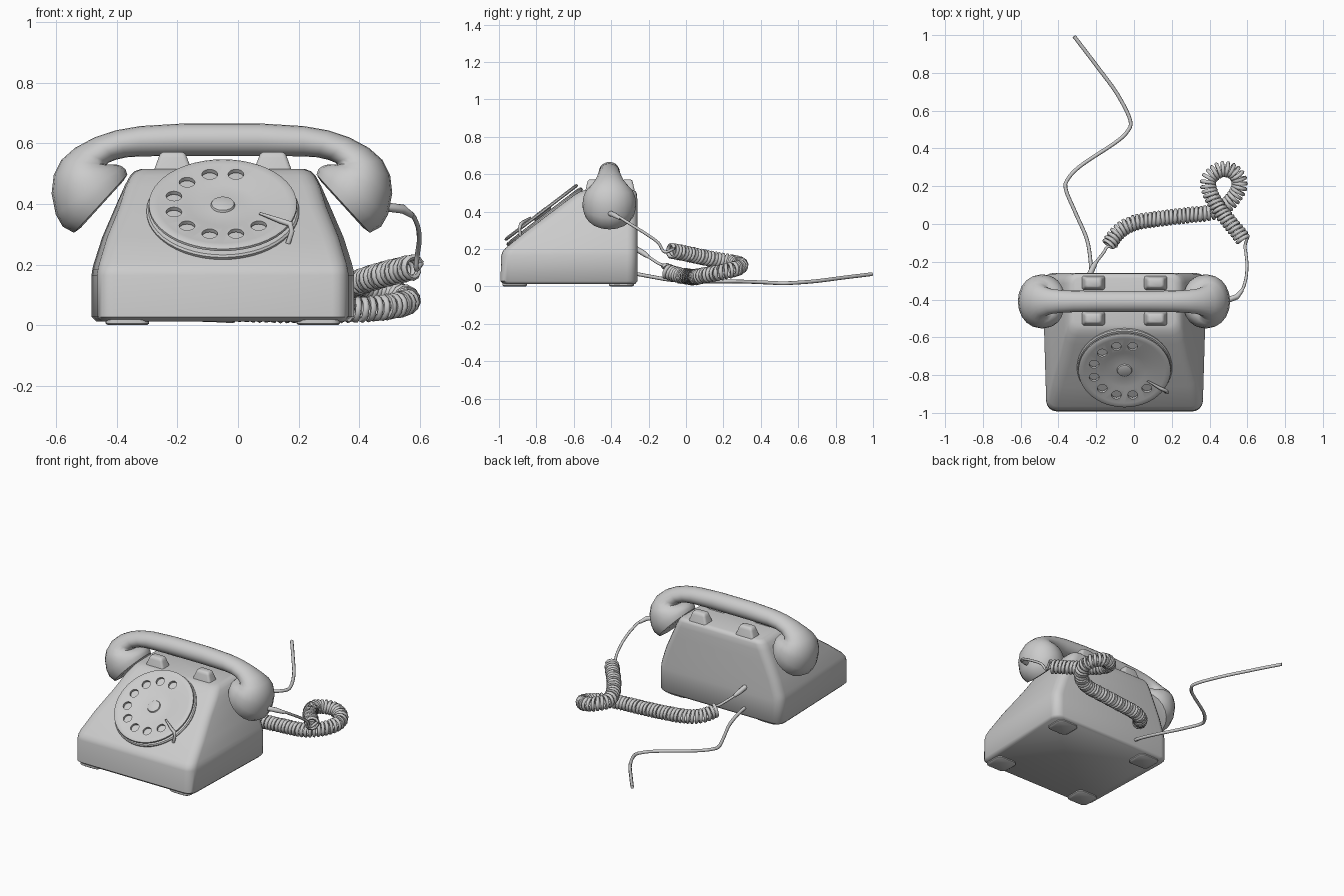
import bpy, bmesh, math
from mathutils import Vector, Matrix

if "Cube" in bpy.data.objects:
    bpy.data.objects.remove(bpy.data.objects["Cube"])

CX = -0.05          # centre line of the telephone body
TAU = 2 * math.pi


def loft(name, rings, matrix=None, angle=40):
    """Skin a list of equal-length point rings and cap both ends."""
    bm = bmesh.new()
    vs = [[bm.verts.new(p) for p in r] for r in rings]
    n = len(vs[0])
    for a, b in zip(vs, vs[1:]):
        for i in range(n):
            bm.faces.new((a[i], a[(i + 1) % n], b[(i + 1) % n], b[i]))
    bm.faces.new(vs[0])
    bm.faces.new(vs[-1])
    bmesh.ops.recalc_face_normals(bm, faces=bm.faces)
    me = bpy.data.meshes.new(name)
    bm.to_mesh(me)
    bm.free()
    ob = bpy.data.objects.new(name, me)
    bpy.context.collection.objects.link(ob)
    if matrix:
        ob.matrix_world = matrix
    smooth(ob, angle)
    return ob


def activate(ob):
    bpy.ops.object.select_all(action='DESELECT')
    ob.select_set(True)
    bpy.context.view_layer.objects.active = ob


def smooth(ob, angle=40):
    activate(ob)
    bpy.ops.object.shade_smooth_by_angle(angle=math.radians(angle))


def round_rect(x0, x1, y0, y1, r, z, taper=0.0, n=5):
    """Rounded rectangle ring; taper narrows the front side."""
    pts = []
    for k, (cx, cy) in enumerate(((x1 - r, y1 - r), (x0 + r, y1 - r),
                                  (x0 + r, y0 + r), (x1 - r, y0 + r))):
        for i in range(n):
            a = (k + i / (n - 1)) * math.pi / 2
            x, y = cx + r * math.cos(a), cy + r * math.sin(a)
            t = taper * (y1 - y) / (y1 - y0)
            mid = (x0 + x1) / 2
            pts.append((mid + (x - mid) * (1 - t), y, z))
    return pts


def lathe(name, profile, matrix, n=48, angle=40):
    return loft(name, [[(r * math.cos(TAU * i / n), r * math.sin(TAU * i / n), z)
                        for i in range(n)] for r, z in profile], matrix, angle)


def spline(points, step=0.002):
    """Evenly spaced points along a Catmull-Rom curve."""
    P = [Vector(p) for p in points]
    P = [2 * P[0] - P[1]] + P + [2 * P[-1] - P[-2]]
    dense = []
    for a, b, c, d in zip(P, P[1:], P[2:], P[3:]):
        for i in range(60):
            t = i / 60
            dense.append(0.5 * (2 * b + (c - a) * t + (2 * a - 5 * b + 4 * c - d) * t * t
                                + (3 * b - a - 3 * c + d) * t ** 3))
    dense.append(P[-2])
    out, travelled = [dense[0]], 0.0
    for a, b in zip(dense, dense[1:]):
        seg = (b - a).length
        while seg > 0 and travelled + seg >= step:
            a = a + (b - a) * ((step - travelled) / seg)
            out.append(a)
            seg, travelled = (b - a).length, 0.0
        travelled += seg
    return out


def tube(name, pts, radius, res=2, radii=None):
    cu = bpy.data.curves.new(name, 'CURVE')
    cu.dimensions = '3D'
    cu.bevel_depth, cu.bevel_resolution, cu.use_fill_caps = radius, res, True
    sp = cu.splines.new('POLY')
    sp.points.add(len(pts) - 1)
    for i, p in enumerate(pts):
        sp.points[i].co = (*p, 1)
        sp.points[i].radius = radii[i] if radii else 1
    ob = bpy.data.objects.new(name, cu)
    bpy.context.collection.objects.link(ob)
    activate(ob)
    bpy.ops.object.convert(target='MESH')
    smooth(bpy.context.object, 60)


# Body: stacked rounded sections (z, half width, front y, back y, corner radius)
levels = [(0.013, 0.42, -0.975, -0.272, 0.05), (0.028, 0.435, -0.992, -0.26, 0.055),
          (0.165, 0.435, -0.988, -0.26, 0.055), (0.185, 0.432, -0.982, -0.26, 0.055),
          (0.205, 0.427, -0.966, -0.26, 0.055), (0.29, 0.40, -0.862, -0.26, 0.055),
          (0.39, 0.357, -0.73, -0.26, 0.055), (0.46, 0.325, -0.638, -0.26, 0.055),
          (0.493, 0.307, -0.592, -0.262, 0.052), (0.508, 0.292, -0.565, -0.268, 0.045),
          (0.515, 0.272, -0.54, -0.285, 0.035)]
loft("body", [round_rect(CX - w, CX + w, f, b, r, z, 0.05 if z < 0.4 else 0.02)
              for z, w, f, b, r in levels], angle=50)

# Feet and cradle prongs
for sx in (-1, 1):
    for i, y in enumerate((-0.915, -0.345)):
        x = CX + sx * 0.315
        loft("foot", [round_rect(x - 0.072 + d, x + 0.072 - d, y - 0.066 + d, y + 0.066 - d, 0.03, z)
                      for z, d in ((0, 0.008), (0.006, 0), (0.02, 0))])
    for i, y in enumerate((-0.5, -0.312)):
        x = CX + sx * 0.165
        loft("cradle_prong", [round_rect(x - w, x + w, y - d, y + d, 0.014, z)
                              for z, w, d in ((0.50, 0.066, 0.040), (0.515, 0.061, 0.037),
                                              (0.553, 0.047, 0.029), (0.566, 0.042, 0.025),
                                              (0.571, 0.033, 0.018))], angle=50)

# Handset: sections from the middle to the cup (outer x,z, inner x,z, half depth)
HX, HY = -0.053, -0.41
half = [(0.12, 0.666, 0.12, 0.559, 0.056), (0.27, 0.657, 0.27, 0.557, 0.057),
        (0.35, 0.643, 0.315, 0.554, 0.060), (0.42, 0.620, 0.35, 0.546, 0.066),
        (0.485, 0.585, 0.375, 0.536, 0.080), (0.53, 0.545, 0.38, 0.53, 0.102),
        (0.555, 0.495, 0.36, 0.531, 0.124), (0.562, 0.435, 0.342, 0.529, 0.138),
        (0.548, 0.365, 0.328, 0.523, 0.143), (0.525, 0.325, 0.318, 0.514, 0.142),
        (0.488, 0.305, 0.312, 0.497, 0.134), (0.465, 0.322, 0.326, 0.475, 0.105)]


def handset_ring(s, side, n=20):
    o, i = Vector((side * s[0], 0, s[1])), Vector((side * s[2], 0, s[3]))
    mid, ax = (o + i) / 2 + Vector((HX, HY, 0)), (o - i) / 2
    return [mid + ax * math.cos(TAU * k / n) + Vector((0, s[4] * math.sin(TAU * k / n), 0))
            for k in range(n)]


loft("handset", [handset_ring(s, -1) for s in reversed(half)] + [handset_ring(s, 1) for s in half],
     angle=50)

# Dial on the sloping front: backing plate and finger wheel with nine holes
dial = Matrix.Translation((CX, -0.754, 0.370)) @ Matrix.Rotation(math.radians(37.3), 4, 'X')
lathe("dial_plate", [(0.235, -0.012), (0.25, -0.006), (0.252, 0.008), (0.246, 0.014),
                     (0.22, 0.016)], dial)
wheel = lathe("finger_wheel", [(0.05, 0.014), (0.06, 0.024), (0.236, 0.024), (0.245, 0.029),
                               (0.244, 0.037), (0.234, 0.042), (0.215, 0.039), (0.13, 0.037),
                               (0.11, 0.032), (0.055, 0.032), (0.04, 0.033), (0.037, 0.04),
                               (0.03, 0.043)], dial)
for k in range(9):
    a = math.radians(75 + 30 * k)
    cut = lathe("hole_cutter", [(0.026, 0.018), (0.026, 0.08)], dial @ Matrix.Translation(
        (0.167 * math.cos(a), 0.167 * math.sin(a), 0)), 20)
    cut.hide_render = True
    activate(wheel)
    mod = wheel.modifiers.new("hole", 'BOOLEAN')
    mod.operation, mod.solver, mod.object = 'DIFFERENCE', 'EXACT', cut
    bpy.ops.object.modifier_apply(modifier=mod.name)
    bpy.data.objects.remove(cut)
smooth(wheel, 40)

# Finger stop
tube("finger_stop", [dial @ Vector(p) for p in ((0.215, -0.165, 0.0), (0.228, -0.145, 0.035),
     (0.222, -0.125, 0.05), (0.19, -0.108, 0.05), (0.122, -0.062, 0.046))], 0.009, 2,
     [1, 1, 1.1, 1, 0.5])

# Line cord trailing behind
tube("line_cord", spline([(-0.23, -0.28, 0.07), (-0.23, -0.2, 0.055), (-0.25, -0.08, 0.035),
     (-0.31, 0.06, 0.028), (-0.36, 0.18, 0.027), (-0.352, 0.235, 0.027), (-0.28, 0.31, 0.026),
     (-0.1, 0.43, 0.021), (-0.035, 0.49, 0.018), (-0.02, 0.55, 0.018), (-0.09, 0.69, 0.028),
     (-0.2, 0.84, 0.047), (-0.318, 0.995, 0.066)], 0.02), 0.010)

# Coiled handset cord: a helix wound round a looping path
path = spline([(-0.135, -0.115, 0.085), (-0.085, -0.045, 0.062), (0.0, 0.005, 0.054),
               (0.15, 0.03, 0.05), (0.3, 0.048, 0.05), (0.41, 0.062, 0.052), (0.49, 0.10, 0.06),
               (0.55, 0.175, 0.073), (0.555, 0.24, 0.088), (0.51, 0.285, 0.105),
               (0.45, 0.285, 0.118), (0.395, 0.235, 0.13), (0.405, 0.16, 0.143),
               (0.465, 0.06, 0.163), (0.53, -0.02, 0.18), (0.582, -0.085, 0.192)])
helix = []
for i in range(1, len(path) - 1):
    t = (path[i + 1] - path[i - 1]).normalized()
    side = t.cross(Vector((0, 0, 1))).normalized()
    a = TAU * i * 0.002 / 0.0225
    helix.append(path[i] + 0.034 * (side * math.cos(a) + side.cross(t) * math.sin(a)))
tube("coiled_cord", helix, 0.0105, 1)

# Straight cord ends and strain reliefs
tube("cord_to_body", spline([(-0.235, -0.27, 0.205), (-0.205, -0.21, 0.165), (-0.16, -0.15, 0.125),
     (-0.14, -0.12, 0.112), helix[0]], 0.01), 0.008)
tube("cord_to_handset", spline([helix[-1], (0.588, -0.115, 0.185), (0.592, -0.15, 0.235),
     (0.598, -0.22, 0.285), (0.59, -0.3, 0.335), (0.56, -0.365, 0.375), (0.48, -0.405, 0.39)],
     0.01), 0.008)
tube("body_strain_relief", [(-0.24, -0.28, 0.21), (-0.215, -0.225, 0.176), (-0.2, -0.2, 0.158)],
     0.015, 2, [1, 1, 0.65])
tube("handset_strain_relief", [(0.49, -0.405, 0.39), (0.545, -0.385, 0.383), (0.573, -0.35, 0.363)],
     0.015, 2, [1, 1, 0.65])
